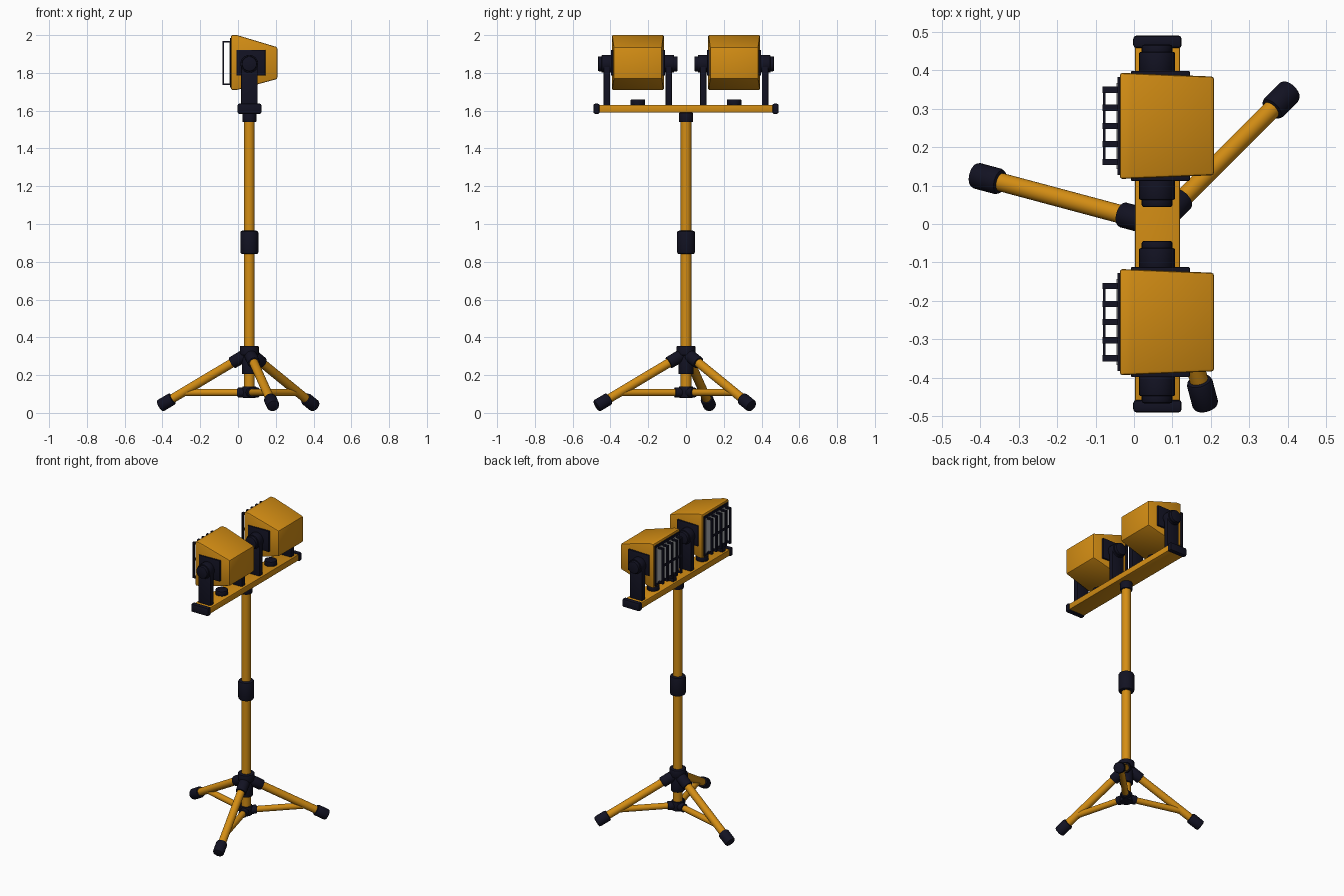
import bpy, bmesh, math
from mathutils import Vector, Matrix

if "Cube" in bpy.data.objects:
    bpy.data.objects.remove(bpy.data.objects["Cube"], do_unlink=True)


def material(name, rgb):
    m = bpy.data.materials.new(name)
    m.use_nodes = True
    m.diffuse_color = (*rgb, 1)
    bsdf = next(n for n in m.node_tree.nodes if n.type == 'BSDF_PRINCIPLED')
    bsdf.inputs["Base Color"].default_value = (*rgb, 1)
    bsdf.inputs["Roughness"].default_value = 0.5
    return m


YELLOW = material("safety yellow", (0.66, 0.27, 0.007))
DARK = material("dark plastic", (0.006, 0.006, 0.016))
GLASS = material("grey glass", (0.45, 0.46, 0.48))


def finish(name, bm, mat, bevel=0.0, segments=2):
    """Bevel the sharp edges, shade by angle and link the object."""
    bmesh.ops.recalc_face_normals(bm, faces=bm.faces)
    if bevel:
        edges = [e for e in bm.edges if e.calc_face_angle(0) > math.radians(40)]
        bmesh.ops.bevel(bm, geom=edges, offset=bevel, segments=segments,
                        profile=0.5, affect='EDGES', clamp_overlap=True)
    mesh = bpy.data.meshes.new(name)
    bm.to_mesh(mesh)
    bm.free()
    mesh.shade_smooth()
    mesh.set_sharp_from_angle(angle=math.radians(35))
    mesh.materials.append(mat)
    ob = bpy.data.objects.new(name, mesh)
    bpy.context.collection.objects.link(ob)
    return ob


def box(name, lo, hi, mat, bevel=0.0):
    lo, hi = Vector(lo), Vector(hi)
    bm = bmesh.new()
    size = Matrix.Diagonal((*(hi - lo), 1))
    bmesh.ops.create_cube(bm, size=1, matrix=Matrix.Translation((lo + hi) / 2) @ size)
    return finish(name, bm, mat, bevel)


def rod(name, a, b, radius, mat, bevel=0.0, sides=24):
    a, b = Vector(a), Vector(b)
    turn = (b - a).to_track_quat('Z', 'Y').to_matrix().to_4x4()
    bm = bmesh.new()
    bmesh.ops.create_cone(bm, cap_ends=True, segments=sides, radius1=radius,
                          radius2=radius, depth=(b - a).length,
                          matrix=Matrix.Translation((a + b) / 2) @ turn)
    return finish(name, bm, mat, bevel)


CX = 0.06  # pole axis


def post(name, z0, z1, radius, mat, bevel=0.0):
    return rod(name, (CX, 0, z0), (CX, 0, z1), radius, mat, bevel)


# Centre pole and collars
post("lower_pole", 0.10, 0.90, 0.028, YELLOW)
post("upper_pole", 0.90, 1.59, 0.028, YELLOW)
post("pole_clamp", 0.84, 0.965, 0.048, DARK, 0.012)
post("top_collar", 1.54, 1.59, 0.037, DARK, 0.004)
post("hub_collar", 0.305, 0.355, 0.05, DARK, 0.006)
post("hub_sleeve", 0.205, 0.31, 0.04, DARK, 0.004)
post("brace_hub", 0.08, 0.14, 0.037, DARK, 0.004)


# Tripod legs, feet and braces
def leg_point(angle, r, z=None):
    height = 0.27 - (r - 0.085) * math.tan(math.radians(30)) if z is None else z
    return (CX + r * math.cos(angle), r * math.sin(angle), height)


for i, degrees in enumerate((45, 165, 285), 1):
    t = math.radians(degrees)
    rod(f"leg_{i}", leg_point(t, 0.03), leg_point(t, 0.46), 0.024, YELLOW)
    rod(f"leg_socket_{i}", leg_point(t, 0.02), leg_point(t, 0.095), 0.033, DARK, 0.005)
    rod(f"foot_{i}", leg_point(t, 0.42), leg_point(t, 0.492), 0.034, DARK, 0.01)
    rod(f"brace_{i}", leg_point(t, 0.03, 0.108), leg_point(t, 0.35, 0.108), 0.019, YELLOW)
    rod(f"brace_socket_{i}", leg_point(t, 0.02, 0.108), leg_point(t, 0.062, 0.108),
        0.027, DARK, 0.004)

# Crossbar with end caps
box("crossbar", (0.003, -0.47, 1.59), (0.119, 0.47, 1.63), YELLOW, 0.004)
for side, label in ((1, "back"), (-1, "front")):
    ys = sorted((side * 0.457, side * 0.49))
    box(f"crossbar_cap_{label}", (-0.002, ys[0], 1.583), (0.124, ys[1], 1.637), DARK, 0.009)


def lamp_housing(name, cy):
    """Side profile extruded across y, narrowing slightly to the rear."""
    profile = [(-0.037, 1.71), (-0.037, 2.0), (-0.005, 2.0),
               (0.208, 1.936), (0.208, 1.768), (-0.005, 1.71)]
    bm = bmesh.new()
    rings = []
    for s in (-1, 1):
        rings.append([bm.verts.new((x, cy + s * (0.138 - 0.04 * (x + 0.037)), z))
                      for x, z in profile])
    n = len(profile)
    bm.faces.new(rings[0])
    bm.faces.new(rings[1])
    for k in range(n):
        j = (k + 1) % n
        bm.faces.new((rings[0][k], rings[0][j], rings[1][j], rings[1][k]))
    return finish(name, bm, YELLOW, 0.007)


# Two lamps, each with glass, guard and yoke
for label, cy in (("back", 0.255), ("front", -0.255)):
    lamp_housing(f"lamp_housing_{label}", cy)
    box(f"lens_frame_{label}", (-0.043, cy - 0.127, 1.722), (-0.036, cy + 0.127, 1.985), DARK)
    box(f"lens_{label}", (-0.046, cy - 0.112, 1.738), (-0.042, cy + 0.112, 1.968), GLASS)

    # Guard bars
    for k in range(5):
        y = cy + (k - 2) * 0.047
        y0, y1 = y - 0.008, y + 0.008
        box(f"guard_bar_{label}_{k + 1}", (-0.082, y0, 1.735), (-0.073, y1, 1.97), DARK)
        for z in (1.735, 1.96):
            box(f"guard_spoke_{label}_{k + 1}", (-0.08, y0, z), (-0.038, y1, z + 0.01), DARK)
    box(f"guard_rail_{label}", (-0.081, cy - 0.1, 1.846), (-0.074, cy + 0.1, 1.86), DARK)

    # Yoke arms, pivots and side plates
    for s in (-1, 1):
        def span(a, b):
            return sorted((cy + s * a, cy + s * b))
        tag = f"{label}_{'outer' if s * cy > 0 else 'inner'}"
        y0, y1 = span(0.125, 0.143)
        box(f"side_plate_{tag}", (-0.008, y0, 1.785), (0.145, y1, 1.922), DARK, 0.003)
        y0, y1 = span(0.147, 0.181)
        box(f"yoke_arm_{tag}", (0.016, y0, 1.60), (0.104, y1, 1.845), DARK, 0.005)
        y0, y1 = span(0.138, 0.192)
        rod(f"pivot_{tag}", (CX, y0, 1.848), (CX, y1, 1.848), 0.047, DARK, 0.004)
        y0, y1 = span(0.185, 0.211)
        rod(f"pivot_knob_{tag}", (CX, y0, 1.848), (CX, y1, 1.848), 0.04, DARK, 0.006)

    # Fixing knob on the crossbar
    rod(f"fixing_knob_{label}", (CX, cy, 1.625), (CX, cy, 1.66), 0.038, DARK, 0.005)
